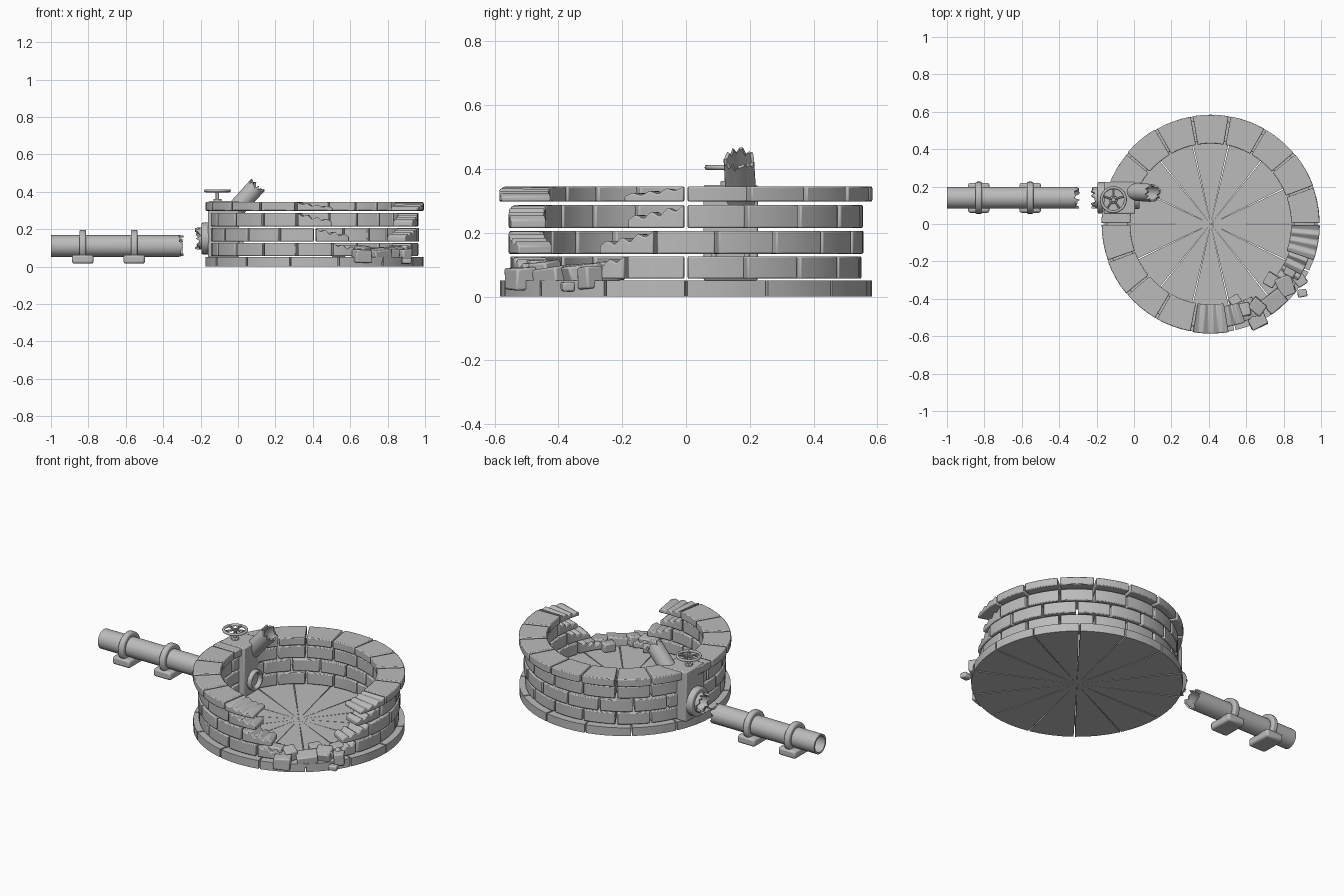
import bpy, bmesh, math, random
from mathutils import Vector, Matrix

random.seed(4)
old = bpy.data.objects.get("Cube")
if old:
    bpy.data.objects.remove(old, do_unlink=True)

stone = bpy.data.materials.new("grey_stone")
stone.use_nodes = True
GREY = (0.5, 0.5, 0.5, 1)
stone.diffuse_color = GREY
stone.node_tree.nodes["Principled BSDF"].inputs["Base Color"].default_value = GREY

CX = 0.41            # well centre
PY, PZ = 0.14, 0.11  # axis of the drain pipe


def finish(bm, name, bevel=0.0, matrix=None):
    """Turn a bmesh into a grey object with soft edges."""
    bmesh.ops.recalc_face_normals(bm, faces=bm.faces)
    mesh = bpy.data.meshes.new(name)
    bm.to_mesh(mesh)
    bm.free()
    mesh.materials.append(stone)
    ob = bpy.data.objects.new(name, mesh)
    bpy.context.collection.objects.link(ob)
    if matrix:
        ob.matrix_world = matrix
    if bevel:
        mod = ob.modifiers.new("soft_edges", 'BEVEL')
        mod.width = bevel
        mod.segments = 2
        mod.limit_method = 'ANGLE'
        mod.angle_limit = math.radians(40)
    bpy.ops.object.select_all(action='DESELECT')
    bpy.context.view_layer.objects.active = ob
    ob.select_set(True)
    bpy.ops.object.shade_smooth_by_angle(angle=math.radians(35))
    return ob


def arc_block(bm, a0, a1, r0, r1, z0, z1, tops=None):
    """Curved block between two angles; tops gives a broken upper edge."""
    tops = tops or [1] * 5
    rows = []
    for i, t in enumerate(tops):
        a = math.radians(a0 + (a1 - a0) * i / (len(tops) - 1))
        c, s = math.cos(a), math.sin(a)
        top = z0 + (z1 - z0) * t
        rows.append([bm.verts.new((CX + r * c, r * s, z))
                     for r, z in ((r0, z0), (r1, z0), (r1, top), (r0, top))])
    for p, q in zip(rows, rows[1:]):
        for k in range(4):
            n = (k + 1) % 4
            bm.faces.new((p[k], p[n], q[n], q[k]))
    bm.faces.new(rows[0])
    bm.faces.new(rows[-1])


def tube(name, start, end, outer, inner, jag=0.0, bevel=0.0, segs=28):
    """Hollow pipe from start to end, optionally with a torn far end."""
    start, end = Vector(start), Vector(end)
    length = (end - start).length
    bm = bmesh.new()
    rows = []
    for i in range(segs):
        a = 2 * math.pi * i / segs
        c, s = math.cos(a), math.sin(a)
        tear = length - random.random() * jag
        rows.append([bm.verts.new((r * c, r * s, z)) for r, z in
                     ((outer, 0), (outer, tear), (inner, tear), (inner, 0))])
    for p, q in zip(rows, rows[1:] + rows[:1]):
        for k in range(4):
            n = (k + 1) % 4
            bm.faces.new((p[k], p[n], q[n], q[k]))
    turn = (end - start).to_track_quat('Z', 'Y').to_matrix().to_4x4()
    return finish(bm, name, bevel, Matrix.Translation(start) @ turn)


def block(name, centre, size, turn=(0, 0, 0), bevel=0.008, rough=0.0):
    """Box with softened edges and optionally irregular corners."""
    bm = bmesh.new()
    bmesh.ops.create_cube(bm, size=1)
    for v in bm.verts:
        v.co = Vector([v.co[k] * size[k] * (1 + random.uniform(-rough, rough))
                       for k in range(3)])
    m = Matrix.Translation(centre)
    for angle, axis in zip(turn, "XYZ"):
        m = m @ Matrix.Rotation(math.radians(angle), 4, axis)
    return finish(bm, name, bevel, m)


# Floor of radial slabs
bm = bmesh.new()
step = 360 / 14
for i in range(14):
    arc_block(bm, i * step + 0.4, (i + 1) * step - 0.4, 0.004, 0.583, 0, 0.05)
finish(bm, "floor_slabs")

# Brick courses: name, radii, heights, angle offset, breach start and end
courses = (
    ("lower_course", 0.445, 0.553, 0.056, 0.126, 0, 300, 320),
    ("middle_course", 0.445, 0.557, 0.134, 0.206, 10, 290, 330),
    ("upper_course", 0.445, 0.555, 0.215, 0.287, 0, 280, 340),
    ("cap_course", 0.43, 0.585, 0.298, 0.345, 0, 280, 340),
)
TORN = [1, 0.72, 0.88, 0.5, 0.72, 0.4, 0.58, 0.35]
for name, r0, r1, z0, z1, offset, gap0, gap1 in courses:
    bm = bmesh.new()
    for i in range(18):
        a = offset + i * 20
        if gap0 <= a < gap1:
            continue
        tops = TORN if a + 20 == gap0 else TORN[::-1] if a == gap1 else None
        wobble = random.uniform(-0.003, 0.002)
        arc_block(bm, a + 0.6, a + 19.4, r0, r1 + wobble, z0, z1, tops)
    finish(bm, name, 0.005)

# Rubble below the breach: centre, size, spin
rubble = (
    ((0.66, -0.52, 0.055), (0.09, 0.07, 0.07), 25),
    ((0.58, -0.46, 0.085), (0.09, 0.07, 0.06), 10),
    ((0.66, -0.44, 0.08), (0.07, 0.08, 0.06), 50),
    ((0.75, -0.41, 0.06), (0.11, 0.09, 0.065), 40),
    ((0.81, -0.33, 0.07), (0.09, 0.10, 0.06), 20),
    ((0.89, -0.30, 0.06), (0.06, 0.06, 0.07), 35),
    ((0.90, -0.37, 0.03), (0.05, 0.04, 0.03), 10),
    ((0.73, -0.30, 0.075), (0.07, 0.06, 0.05), 60),
    ((0.54, -0.41, 0.07), (0.06, 0.05, 0.04), 30),
    ((0.84, -0.24, 0.08), (0.08, 0.06, 0.06), 65),
)
for centre, size, spin in rubble:
    block("rubble_stone", centre, size, (random.uniform(-8, 8), 0, spin), 0.007, 0.1)

# Valve pier built into the wall
block("valve_pier", (-0.077, PY, 0.2), (0.165, 0.17, 0.3), bevel=0.006)

# Hand wheel on its stem
WX, WY, WZ = -0.11, 0.13, 0.405
tube("valve_stem", (WX, WY, 0.34), (WX, WY, WZ + 0.008), 0.009, 0.001, segs=12)
tube("valve_collar", (WX, WY, 0.345), (WX, WY, 0.362), 0.022, 0.008, bevel=0.003)
bpy.ops.mesh.primitive_torus_add(location=(WX, WY, WZ), major_radius=0.064,
                                 minor_radius=0.008, major_segments=32, minor_segments=8)
wheel = bpy.context.object
wheel.name = "hand_wheel"
wheel.data.materials.append(stone)
bpy.ops.object.shade_smooth()
for i in range(5):
    a = 2 * math.pi * i / 5 + 0.3
    tube("wheel_spoke", (WX, WY, WZ),
         (WX + 0.064 * math.cos(a), WY + 0.064 * math.sin(a), WZ), 0.006, 0.001, segs=8)

# Flanges on both sides of the wall
tube("outer_flange", (-0.15, PY, 0.15), (-0.195, PY, 0.15), 0.085, 0.05, bevel=0.008)
tube("outer_stub", (-0.15, PY, 0.15), (-0.23, PY, 0.15), 0.058, 0.046, jag=0.03)
tube("inner_flange", (-0.03, PY, 0.13), (0.03, PY, 0.13), 0.06, 0.044, bevel=0.006)

# Torn pipe leaning over the rim
tube("leaning_pipe", (-0.04, 0.175, 0.275), (0.11, 0.165, 0.44), 0.048, 0.038, jag=0.03)

# Drain pipe with clamps and feet
tube("drain_pipe", (-1, PY, PZ), (-0.29, PY, PZ), 0.058, 0.048, jag=0.03)
for x in (-0.83, -0.555):
    tube("pipe_clamp", (x - 0.018, PY, PZ), (x + 0.018, PY, PZ), 0.086, 0.055, bevel=0.008)
    block("clamp_foot", (x, PY, 0.039), (0.115, 0.16, 0.048), bevel=0.012)
